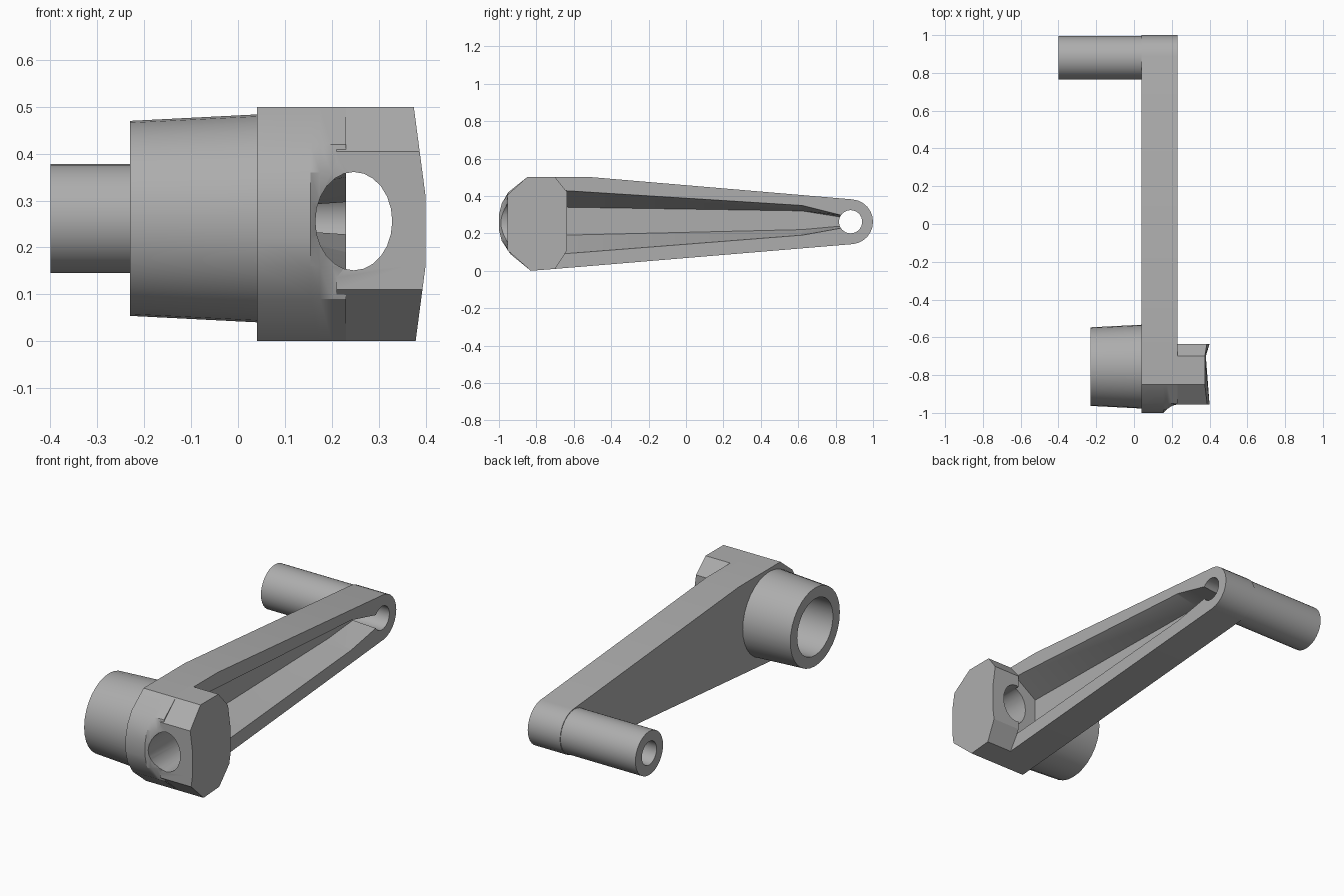
import bpy, bmesh, math

cube = bpy.data.objects.get("Cube")
if cube:
    bpy.data.objects.remove(cube, do_unlink=True)

grey = bpy.data.materials.new("plain_grey")
grey.use_nodes = True
colour = (0.42, 0.42, 0.42, 1)
grey.diffuse_color = colour
bsdf = next(n for n in grey.node_tree.nodes if n.type == 'BSDF_PRINCIPLED')
bsdf.inputs["Base Color"].default_value = colour

HUB = (-0.755, 0.262)
GRIP = (0.88, 0.262)


def loft(name, rings, closed=False):
    """Skin rings of equal length; closed joins the last ring to the first."""
    bm = bmesh.new()
    loops = [[bm.verts.new(p) for p in r] for r in rings]
    n = len(loops[0])
    pairs = list(zip(loops, loops[1:]))
    if closed:
        pairs.append((loops[-1], loops[0]))
    else:
        bm.faces.new(loops[0])
        bm.faces.new(loops[-1])
    for a, b in pairs:
        for i in range(n):
            j = (i + 1) % n
            bm.faces.new((a[i], a[j], b[j], b[i]))
    bmesh.ops.recalc_face_normals(bm, faces=bm.faces)
    me = bpy.data.meshes.new(name)
    bm.to_mesh(me)
    bm.free()
    ob = bpy.data.objects.new(name, me)
    bpy.context.collection.objects.link(ob)
    me.materials.append(grey)
    return ob


def at_x(x, outline):
    return [(x, y, z) for y, z in outline]


def circle(centre, r, n=32, start=0.0, sweep=math.tau, ends=False):
    steps = n - 1 if ends else n
    return [(centre[0] + r * math.cos(start + sweep * i / steps),
             centre[1] + r * math.sin(start + sweep * i / steps)) for i in range(n)]


def boolean(target, tool, operation):
    mod = target.modifiers.new("join", 'BOOLEAN')
    mod.operation, mod.object, mod.solver = operation, tool, 'EXACT'
    bpy.context.view_layer.update()
    graph = bpy.context.evaluated_depsgraph_get()
    result = bpy.data.meshes.new_from_object(target.evaluated_get(graph))
    target.modifiers.clear()
    target.data = result
    bpy.data.objects.remove(tool, do_unlink=True)


def smooth(ob):
    bpy.ops.object.select_all(action='DESELECT')
    ob.select_set(True)
    bpy.context.view_layer.objects.active = ob
    bpy.ops.object.shade_smooth_by_angle(angle=math.radians(28))


# Tapered arm with a rounded grip end and a faceted hub end
tip = circle(GRIP, 0.12, 13, math.radians(-85), math.radians(170), True)
arm_outline = tip + [(-0.5, 0.5), (-0.85, 0.5), (-0.95, 0.42), (-0.985, 0.36),
                     (-1, 0.3), (-1, 0.22), (-0.985, 0.16), (-0.94, 0.09),
                     (-0.83, 0), (-0.7, 0.01)]
steps = [(0.04, -1), (0.155, -1), (0.175, -0.98), (0.2, -0.963), (0.23, -0.955)]
arm = loft("crank_arm", [at_x(x, [(max(y, lim), z) for y, z in arm_outline])
                         for x, lim in steps])

# Eight-sided head with a shallow ridged cap
head_outline = [(-0.85, 0.5), (-0.7, 0.5), (-0.635, 0.42), (-0.635, 0.31),
                (-0.635, 0.16), (-0.635, 0.11), (-0.7, 0.01), (-0.83, 0),
                (-0.955, 0.11), (-0.955, 0.16), (-0.955, 0.31), (-0.955, 0.405)]
head = loft("head", [at_x(0.21, head_outline), at_x(0.36, head_outline),
                     [(0.4 - 0.025 * max(0, abs(z - 0.235) - 0.075) / 0.19, y, z)
                      for y, z in head_outline]])
boolean(arm, head, 'UNION')

# Sloped trough along the arm
mouth = [(-0.66, 0.43), (0.62, 0.35), (0.84, 0.295), (0.84, 0.23), (0.62, 0.19), (-0.66, 0.09)]
floor = [(-0.66, 0.34), (0.62, 0.32), (0.84, 0.285), (0.84, 0.24), (0.62, 0.22), (-0.66, 0.19)]
boolean(arm, loft("trough", [at_x(0.1, floor), at_x(0.231, mouth)]), 'DIFFERENCE')

# Oval opening through the head, and the bore of the grip
oval = [(0.247 + 0.082 * c, 0.256 + 0.105 * s) for c, s in circle((0, 0), 1, 24)]
boolean(arm, loft("opening", [[(x, y, z) for x, z in oval] for y in (-1.1, -0.55)]), 'DIFFERENCE')
boolean(arm, loft("bore", [at_x(x, circle(GRIP, 0.062)) for x in (0, 0.3)]), 'DIFFERENCE')
smooth(arm)


# Hollow hub socket and grip
def tube(name, centre, x_end, r_end, r_base, r_bore):
    ob = loft(name, [at_x(x_end, circle(centre, r_end)), at_x(0.045, circle(centre, r_base)),
                     at_x(0.045, circle(centre, r_bore)), at_x(x_end, circle(centre, r_bore))], True)
    smooth(ob)


tube("hub_socket", HUB, -0.23, 0.208, 0.222, 0.15)
tube("grip", GRIP, -0.4, 0.116, 0.116, 0.062)
